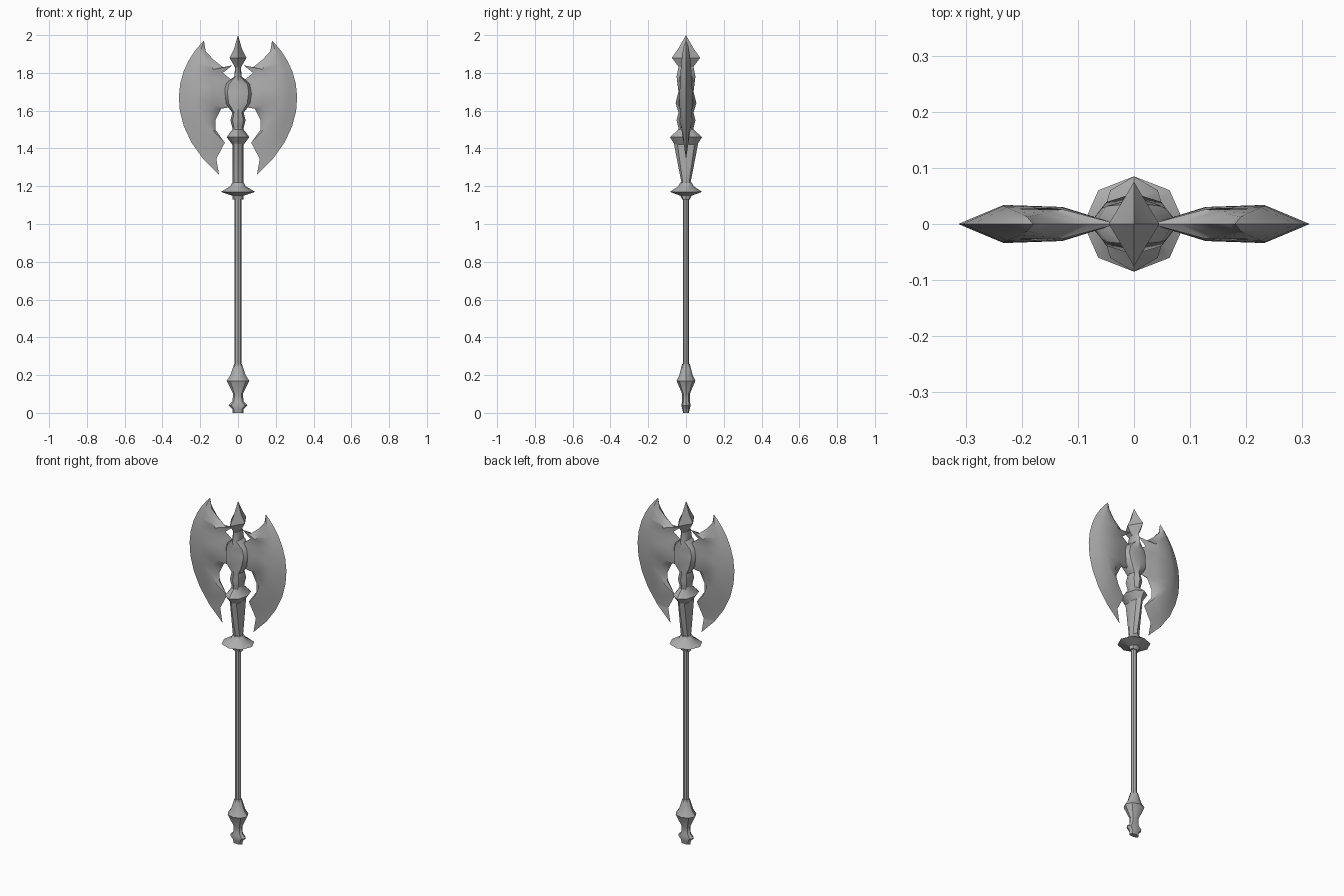
import bpy
import bmesh
import math
from mathutils import Vector
from mathutils.geometry import interpolate_bezier

cube = bpy.data.objects.get("Cube")
if cube:
    bpy.data.objects.remove(cube, do_unlink=True)

steel = bpy.data.materials.new("grey steel")
steel.use_nodes = True
grey = (.42, .42, .42, 1)
steel.diffuse_color = grey
steel.node_tree.nodes["Principled BSDF"].inputs["Base Color"].default_value = grey


def finish(name, bm):
    """Weld the mesh, link it as an object, and shade it smooth between sharp edges."""
    bmesh.ops.remove_doubles(bm, verts=bm.verts, dist=.001)
    bmesh.ops.recalc_face_normals(bm, faces=bm.faces)
    mesh = bpy.data.meshes.new(name)
    bm.to_mesh(mesh)
    bm.free()
    mesh.materials.append(steel)
    obj = bpy.data.objects.new(name, mesh)
    bpy.context.collection.objects.link(obj)
    bpy.ops.object.select_all(action='DESELECT')
    obj.select_set(True)
    bpy.context.view_layer.objects.active = obj
    bpy.ops.object.shade_smooth_by_angle(angle=math.radians(40))


def bridge(bm, first, second):
    """Fill the strip between two equally long runs of vertices."""
    for a, b, c, d in zip(first, first[1:], second[1:], second):
        bm.faces.new((a, b, c, d))


def turned(name, profile, sides=8):
    """Stack of oval rings; each profile entry is height, half width, half depth."""
    bm = bmesh.new()
    rings = []
    for height, width, depth in profile:
        angles = [side * math.tau / sides for side in range(sides)]
        rings.append([bm.verts.new((width * math.cos(angle), depth * math.sin(angle), height))
                      for angle in angles])
    for lower, upper in zip(rings, rings[1:]):
        bridge(bm, lower + lower[:1], upper + upper[:1])
    bm.faces.new(rings[0])
    bm.faces.new(rings[-1])
    finish(name, bm)


# Handle, from pommel to collar
turned("pommel", [(0, .03, .015), (.02, .03, .02), (.04, .05, .025), (.06, .03, .02),
                  (.1, .025, .02), (.17, .06, .05), (.2, .04, .035), (.26, .02, .02)])
turned("shaft", [(.25, .018, .016), (1.14, .018, .016)])
turned("guard", [(1.13, .03, .02), (1.15, .03, .03), (1.17, .09, .085),
                 (1.2, .04, .04), (1.22, .03, .03)])
turned("grip", [(1.2, .03, .02), (1.3, .03, .04), (1.43, .03, .065)])
turned("collar", [(1.42, .03, .06), (1.46, .06, .085), (1.5, .03, .04), (1.52, .03, .04)])

# Central block between the blades, and the four-sided spike above it
turned("head_core", [(1.51, .03, .04), (1.55, .04, .05), (1.59, .03, .04), (1.64, .07, .055),
                     (1.7, .08, .04), (1.74, .07, .045), (1.78, .02, .05), (1.83, .015, .04)])
turned("spike", [(1.82, .01, .03), (1.88, .045, .075), (1.93, .02, .04), (2, 0, 0)], sides=4)

# Inner outline of a blade, from the top tip past the hook and root to the lower barb
INNER = [(.18, 1.97), (.17, 1.91), (.13, 1.87), (.08, 1.83), (.03, 1.84), (.08, 1.8),
         (.03, 1.76), (.03, 1.62), (.09, 1.61), (.12, 1.55), (.12, 1.5), (.07, 1.43)]
# Bezier controls for the cutting edge and for the ridge behind it
EDGE = [(.18, 1.97), (.36, 1.8), (.38, 1.5), (.1, 1.26)]
RIDGE = [(.18, 1.97), (.26, 1.75), (.27, 1.55), (.07, 1.43)]


def on_curve(controls, t):
    """Point at fraction t of a cubic Bezier curve, read from a fine sampling."""
    samples = interpolate_bezier(*[Vector(c) for c in controls], 201)
    return samples[round(t * 200)].to_2d()


def blade(name, side):
    bm = bmesh.new()
    for face in (-1, 1):
        rows = []
        for index, point in enumerate(INNER):
            t = (index / (len(INNER) - 1)) ** 1.3
            inner = Vector(point)
            edge = on_curve(EDGE, t)
            ridge = on_curve(RIDGE, t)
            # The bevel bows inward at the end to hollow out the lower horn
            bevel = (edge + ridge) / 2 + Vector((.03 * t ** 6, 0))
            cheek = (ridge + inner) / 2
            thick = .034 * math.sqrt(abs(math.sin(math.pi * t)))
            section = [(edge, 0), (bevel, thick / 2), (ridge, thick),
                       (cheek, thick * .9), (inner, 0)]
            rows.append([bm.verts.new((side * spot.x, face * depth, spot.y))
                         for spot, depth in section])
        for upper, lower in zip(rows, rows[1:]):
            bridge(bm, upper, lower)
    bmesh.ops.dissolve_degenerate(bm, dist=.001, edges=bm.edges)
    finish(name, bm)


blade("left_blade", 1)
blade("right_blade", -1)
